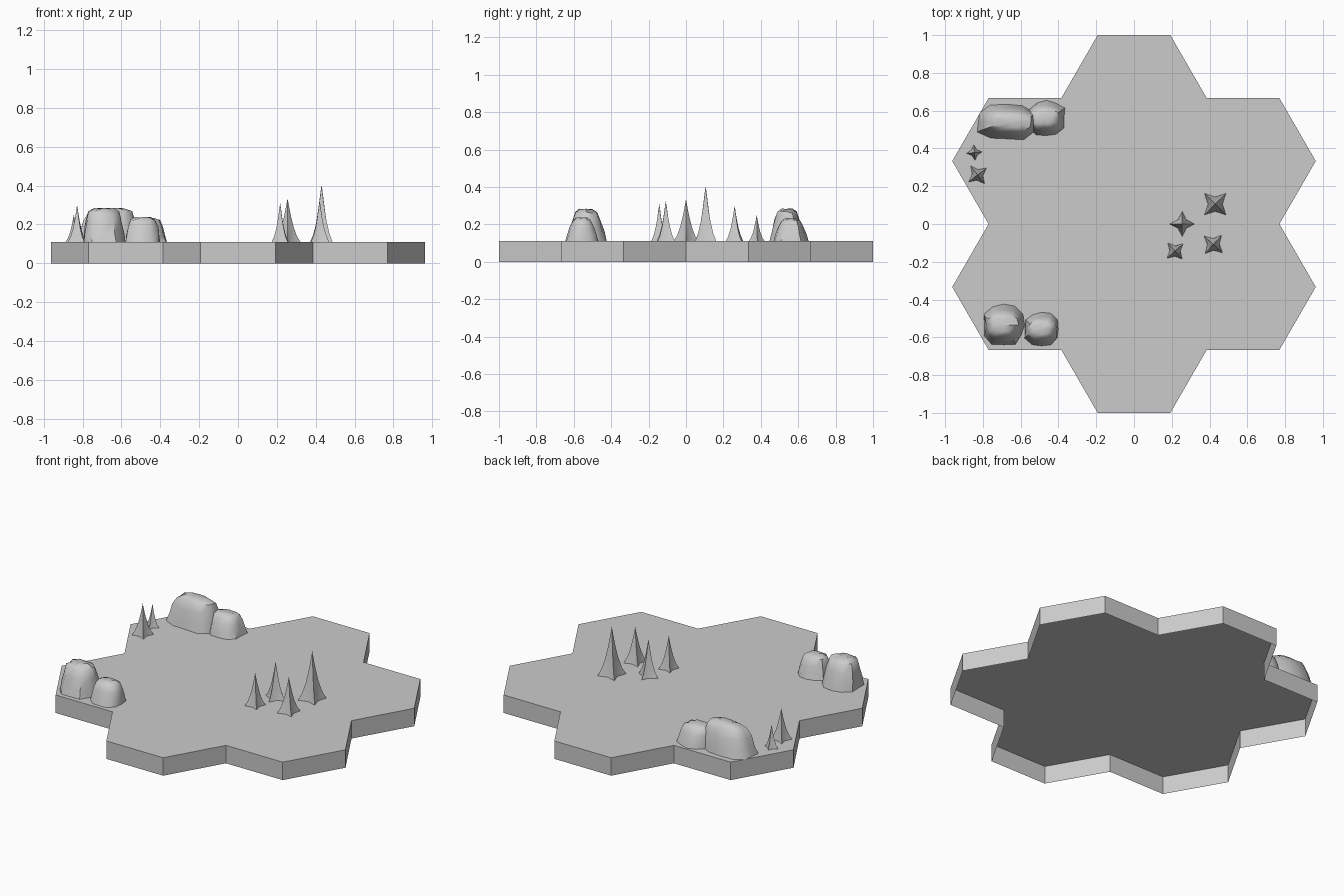
import bpy, bmesh, math, random
from mathutils import Matrix, Vector

cube = bpy.data.objects.get("Cube")
if cube:
    bpy.data.objects.remove(cube, do_unlink=True)

DECK = 0.11

grey = bpy.data.materials.new("plain grey")
grey.use_nodes = True
colour = (0.6, 0.6, 0.6, 1)
grey.diffuse_color = colour
grey.node_tree.nodes["Principled BSDF"].inputs["Base Color"].default_value = colour


def finish(name, bm, smooth_angle=None):
    """Turn a bmesh into a named grey object."""
    mesh = bpy.data.meshes.new(name)
    bm.to_mesh(mesh)
    bm.free()
    mesh.materials.append(grey)
    obj = bpy.data.objects.new(name, mesh)
    bpy.context.collection.objects.link(obj)
    if smooth_angle:
        bpy.ops.object.select_all(action='DESELECT')
        obj.select_set(True)
        bpy.context.view_layer.objects.active = obj
        bpy.ops.object.shade_smooth_by_angle(angle=math.radians(smooth_angle))
    return obj


def loft(bm, rings, tip):
    """Skin a stack of equal rings and close it with a fan to the tip."""
    loops = [[bm.verts.new(p) for p in ring] for ring in rings]
    n = len(loops[0])
    for low, high in zip(loops, loops[1:]):
        for i in range(n):
            j = (i + 1) % n
            bm.faces.new((low[i], low[j], high[j], high[i]))
    top = bm.verts.new(tip)
    for i in range(n):
        bm.faces.new((loops[-1][i], loops[-1][(i + 1) % n], top))


# Base: outline of seven joined hexagons, open underneath
def base():
    bm = bmesh.new()
    side = 2 / (3 * math.sqrt(3))
    corner = [Vector((side / 2, 1, 0)), Vector((-side / 2, 1, 0)),
              Vector((-side, 2 / 3, 0))]
    outline = [Matrix.Rotation(math.radians(60 * k), 3, 'Z') @ p
               for k in range(6) for p in corner]
    low = [bm.verts.new(p) for p in outline]
    high = [bm.verts.new(p + Vector((0, 0, DECK))) for p in outline]
    n = len(low)
    for i in range(n):
        j = (i + 1) % n
        bm.faces.new((low[i], low[j], high[j], high[i]))
    bm.faces.new(high)
    finish("hexagon_base", bm)


# Trees: four-pointed star section tapering to a spire
def tree(name, x, y, top, radius, turn):
    bm = bmesh.new()
    height = top - DECK
    profile = [(1, 0.48, 0), (0.72, 0.42, 0.14), (0.46, 0.32, 0.35),
               (0.27, 0.2, 0.58), (0.12, 0.1, 0.8)]
    rings = []
    for point, valley, level in profile:
        ring = []
        for i in range(8):
            a = math.radians(turn + 45 * i)
            r = radius * (valley if i % 2 else point)
            ring.append((x + r * math.cos(a), y + r * math.sin(a),
                         DECK + height * level))
        rings.append(ring)
    loft(bm, rings, (x, y, top))
    finish(name, bm, 50)


# Rocks: steep irregular mounds with a flattened top
def rock(name, x, y, rx, ry, top, lean, seed):
    rng = random.Random(seed)
    bm = bmesh.new()
    n = 12
    height = top - DECK
    wobble = [rng.uniform(0.93, 1.06) for _ in range(n)]
    profile = [(1, 1, 0), (0.95, 0.88, 0.28), (0.86, 0.74, 0.6),
               (0.74, 0.56, 0.88), (0.46, 0.32, 0.98)]
    rings = []
    for sx, sy, level in profile:
        ring = []
        for i in range(n):
            a = math.tau * i / n
            c, s = math.cos(a), math.sin(a)
            # squarish footprint
            r = wobble[i] * rng.uniform(0.97, 1.03) / (abs(c) ** 2.6 + abs(s) ** 2.6) ** (1 / 2.6)
            z = level + (rng.uniform(-0.04, 0.03) if level else 0)
            ring.append((x + lean * level + rx * sx * r * c,
                         y + ry * sy * r * s, DECK + height * z))
        rings.append(ring)
    loft(bm, rings, (x + lean, y, top - 0.004))
    finish(name, bm, 45)


base()

for i, spec in enumerate([
        (0.43, 0.105, 0.405, 0.08, 45), (0.255, 0.0, 0.335, 0.066, 0),
        (0.217, -0.143, 0.31, 0.058, 42), (0.42, -0.108, 0.325, 0.066, 48),
        (-0.828, 0.26, 0.3, 0.06, 38), (-0.845, 0.378, 0.25, 0.042, 5)]):
    tree(f"tree_{i + 1}", *spec)

rock("back_rock_large", -0.675, 0.54, 0.16, 0.095, 0.287, 0.02, 3)
rock("back_rock_small", -0.465, 0.56, 0.1, 0.095, 0.235, -0.01, 8)
rock("front_rock_large", -0.69, -0.535, 0.11, 0.105, 0.283, -0.005, 5)
rock("front_rock_small", -0.49, -0.555, 0.092, 0.09, 0.237, 0.0, 12)
